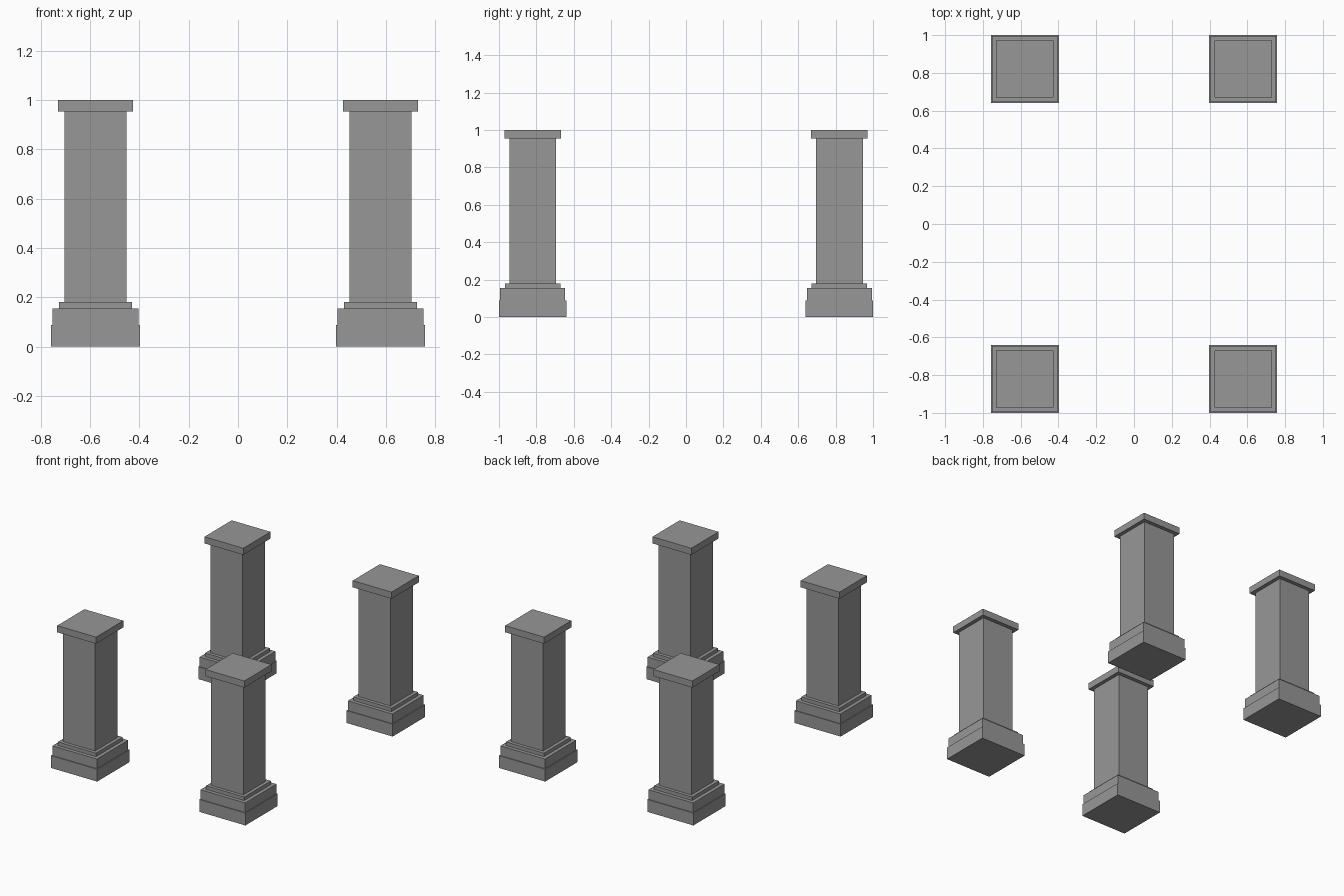
import bpy
import bmesh

if "Cube" in bpy.data.objects:
    bpy.data.objects.remove(bpy.data.objects["Cube"])

stone = bpy.data.materials.new("grey_stone")
stone.use_nodes = True
COLOUR = (0.31, 0.31, 0.31, 1)
stone.diffuse_color = COLOUR
stone.node_tree.nodes["Principled BSDF"].inputs["Base Color"].default_value = COLOUR


def block(name, x, y, width, bottom, top):
    """Square block centred on x, y between two heights."""
    bm = bmesh.new()
    bmesh.ops.create_cube(bm, size=1)
    bmesh.ops.scale(bm, vec=(width, width, top - bottom), verts=bm.verts)
    mesh = bpy.data.meshes.new(name)
    bm.to_mesh(mesh)
    bm.free()
    mesh.materials.append(stone)
    obj = bpy.data.objects.new(name, mesh)
    obj.location = (x, y, (bottom + top) / 2)
    bpy.context.collection.objects.link(obj)


# Part name, width, bottom, top
PARTS = [
    ("plinth", 0.36, 0, 0.087),
    ("base", 0.348, 0.087, 0.155),
    ("base_step", 0.297, 0.155, 0.18),
    ("shaft", 0.25, 0.18, 0.953),
    ("cap", 0.303, 0.953, 1),
]

# Four identical pillars, one at each corner
for y_name, y in (("front", -0.82), ("back", 0.82)):
    for x_name, x in (("right", -0.578), ("left", 0.578)):
        for part, width, bottom, top in PARTS:
            block(f"{y_name}_{x_name}_{part}", x, y, width, bottom, top)
